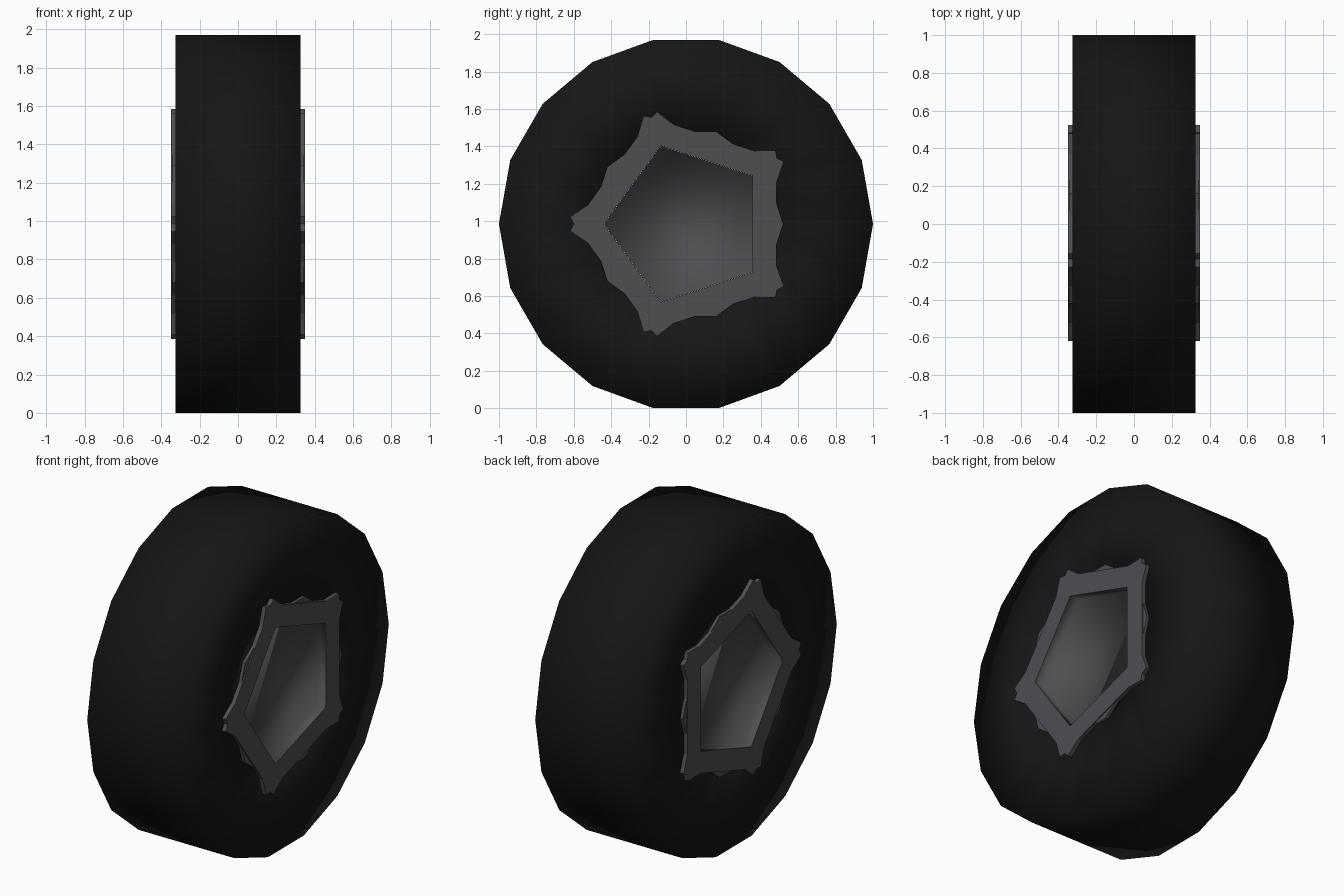
import bpy, bmesh
from math import cos, sin, pi, radians

if "Cube" in bpy.data.objects:
    bpy.data.objects.remove(bpy.data.objects["Cube"])

CZ = 0.985          # axle height


def material(name, c):
    m = bpy.data.materials.new(name)
    m.diffuse_color = (*c, 1)
    m.use_nodes = True
    m.node_tree.nodes["Principled BSDF"].inputs["Base Color"].default_value = m.diffuse_color
    return m


BLACK = material("rubber", (0.008, 0.008, 0.008))
GREY = material("dark_metal", (0.075, 0.077, 0.083))


def pent_radius(deg, r):
    """Radius of a pentagon with a corner at 36 degrees, along a direction."""
    d = (deg - 36 + 36) % 72 - 36
    return r * cos(pi / 5) / cos(pi / 5 - abs(radians(d)))


def loft(name, rings, mat, closed=False, cap_end=False, mirror=True, smooth=None):
    """Join rings of (x, [(angle, radius)]) lying around the axle."""
    bm = bmesh.new()
    loops = [[bm.verts.new((x, r * cos(radians(a)), CZ + r * sin(radians(a))))
              for a, r in pts] for x, pts in rings]
    pairs = list(zip(loops, loops[1:]))
    if closed:
        pairs.append((loops[-1], loops[0]))
    for p, q in pairs:
        n = len(p)
        for i in range(n):
            j = (i + 1) % n
            bm.faces.new((p[i], p[j], q[j], q[i]))
    if cap_end:
        bm.faces.new(loops[-1])
    bmesh.ops.recalc_face_normals(bm, faces=bm.faces)
    if cap_end:         # open dish: its floor must face outward
        bm.normal_update()
        if max(bm.faces, key=lambda f: len(f.verts)).normal.x < 0:
            bmesh.ops.reverse_faces(bm, faces=bm.faces)
    me = bpy.data.meshes.new(name)
    bm.to_mesh(me)
    bm.free()
    ob = bpy.data.objects.new(name, me)
    bpy.context.collection.objects.link(ob)
    me.materials.append(mat)
    if smooth:
        me.shade_smooth()
    if mirror:
        ob.modifiers.new("both_sides", 'MIRROR')
    return ob


# Tyre: 18-sided ring
outer = [(20 * i, 1.0) for i in range(18)]
bore = [(20 * i, 0.47) for i in range(18)]
loft("tyre", [(-0.325, bore), (-0.325, outer), (0.325, outer), (0.325, bore)],
     BLACK, closed=True, mirror=False, smooth=True)

# Ten-sided rim ring showing behind the star frame
deca = [(36 * i, 0.52) for i in range(10)]
deca_in = [(a, pent_radius(a, 0.443)) for a, r in deca]
loft("rim_ring", [(0.29, deca_in), (0.29, deca), (0.343, deca), (0.343, deca_in)],
     GREY, closed=True)

# Star frame with five notched points and a pentagon opening
arm = [(-11, 0.535), (-3.5, 0.62), (0, 0.6), (3.5, 0.62), (11, 0.535)]
star = [(36 + 72 * k + a, r) for k in range(5) for a, r in arm]
star_in = [(a, pent_radius(a, 0.44)) for a, r in star]
loft("star_frame", [(0.318, star_in), (0.318, star), (0.35, star), (0.35, star_in)],
     GREY, closed=True)

# Recessed pentagon hub dish
dish = [(36 + 72 * k, 0.439) for k in range(5)]
loft("hub_dish", [(0.347, dish), (0.295, dish)], GREY, cap_end=True, smooth=True)
